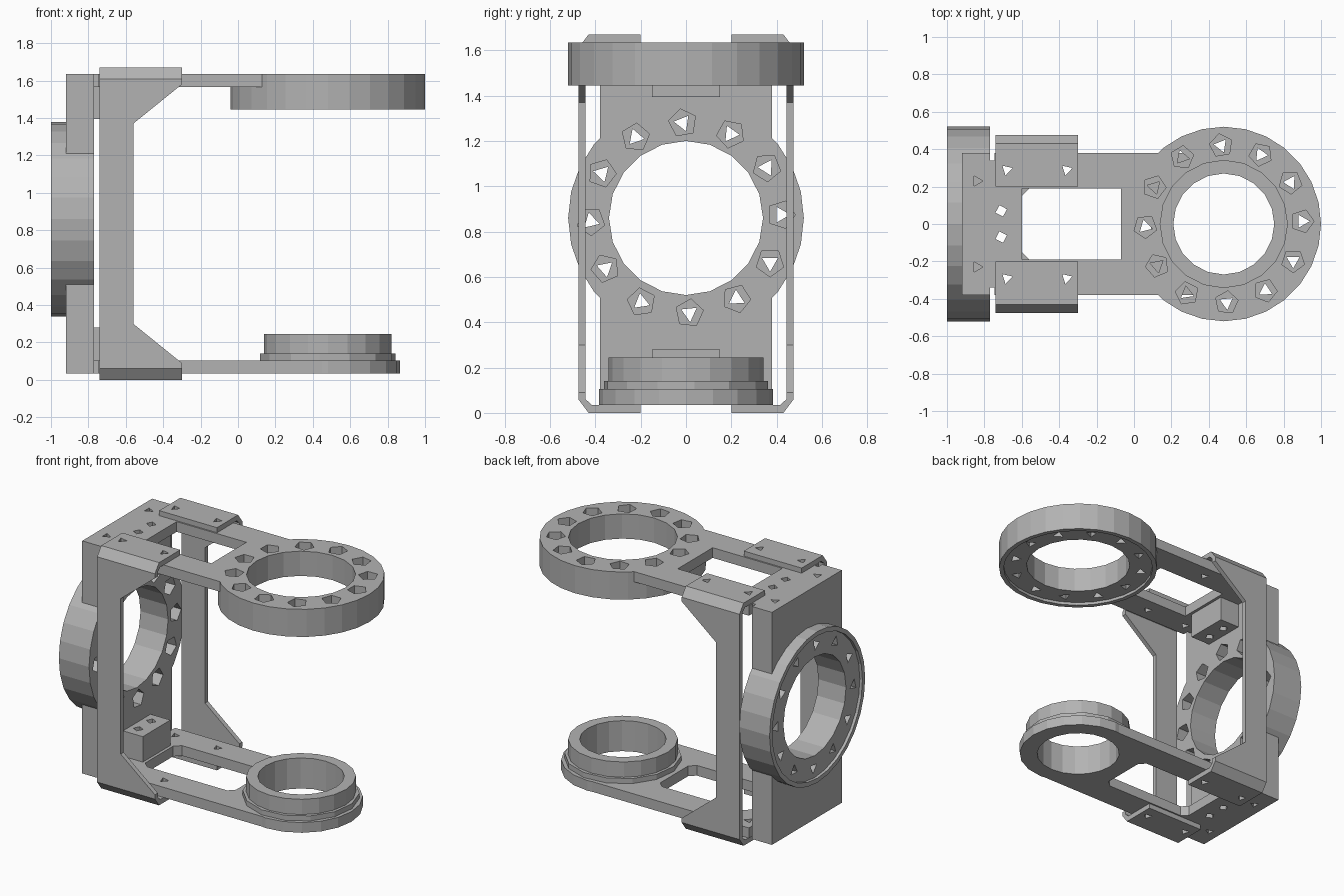
import bpy, bmesh
from math import pi, cos, sin, radians

if "Cube" in bpy.data.objects:
    bpy.data.objects.remove(bpy.data.objects["Cube"])

grey = bpy.data.materials.new("matte grey")
grey.use_nodes = True
grey.diffuse_color = (0.45, 0.45, 0.45, 1)
grey.node_tree.nodes["Principled BSDF"].inputs["Base Color"].default_value = grey.diffuse_color

# Main dimensions
LOW, HIGH, PLATE = 0.035, 1.635, 0.07
FRONT, BACK = -0.77, -0.92
HALF = 0.38
RING_R, BORE_R, HOLE_R = 0.52, 0.34, 0.42
HEIGHT = 1.67
EYE = 0.48          # x of the two horizontal rings
HUB = 0.86          # z of the upright ring


def circle(u, v, r, sides, turn=0.0):
    return [(u + r * cos(turn + 2 * pi * i / sides), v + r * sin(turn + 2 * pi * i / sides))
            for i in range(sides)]


def rect(u0, u1, v0, v1, c=0.0):
    """Rectangle outline, optionally with chamfered corners."""
    if not c:
        return [(u0, v0), (u1, v0), (u1, v1), (u0, v1)]
    return [(u0 + c, v0), (u1 - c, v0), (u1, v0 + c), (u1, v1 - c),
            (u1 - c, v1), (u0 + c, v1), (u0, v1 - c), (u0, v0 + c)]


def solid(name, *prisms):
    """Object made of prisms, each given as (outline, start, end, axis)."""
    bm = bmesh.new()
    place = {"X": lambda u, v, w: (w, u, v),
             "Y": lambda u, v, w: (u, w, v),
             "Z": lambda u, v, w: (u, v, w)}
    for outline, lo, hi, axis in prisms:
        ends = [[bm.verts.new(place[axis](u, v, w)) for u, v in outline] for w in (lo, hi)]
        bm.faces.new(ends[0])
        bm.faces.new(ends[1])
        for i in range(len(outline)):
            j = (i + 1) % len(outline)
            bm.faces.new((ends[0][i], ends[0][j], ends[1][j], ends[1][i]))
    bmesh.ops.recalc_face_normals(bm, faces=bm.faces)
    mesh = bpy.data.meshes.new(name)
    bm.to_mesh(mesh)
    bm.free()
    mesh.materials.append(grey)
    obj = bpy.data.objects.new(name, mesh)
    bpy.context.scene.collection.objects.link(obj)
    return obj


def combine(target, operation, *prisms):
    """Apply a boolean with a temporary tool body."""
    tool = solid("tool", *prisms)
    mod = target.modifiers.new("shape", "BOOLEAN")
    mod.operation, mod.solver, mod.object = operation, "EXACT", tool
    bpy.context.view_layer.update()
    graph = bpy.context.evaluated_depsgraph_get()
    mesh = bpy.data.meshes.new_from_object(target.evaluated_get(graph))
    target.modifiers.clear()
    target.data = mesh
    bpy.data.objects.remove(tool)


def ring_details(target, u, v, face, inner, outer, axis):
    """Bore, rim recess, nut pockets and bolt holes of a large ring."""
    sign = 1 if face > outer else -1
    seats = circle(u, v, HOLE_R, 12, radians(2))
    far, near = outer - sign * 0.1, face + sign * 0.1
    combine(target, "DIFFERENCE", (circle(u, v, BORE_R, 20), far, near, axis))
    combine(target, "DIFFERENCE", (circle(u, v, 0.49, 28), far, outer + sign * inner, axis))
    combine(target, "DIFFERENCE",
            *[(circle(a, b, 0.063, 5, i), face - sign * 0.08, near, axis)
              for i, (a, b) in enumerate(seats)])
    combine(target, "DIFFERENCE",
            *[(circle(a, b, 0.04, 3, i), far, near, axis) for i, (a, b) in enumerate(seats)])


def arm_outline(x_end):
    """Flat arm with a narrow neck where it meets the back plate."""
    return [(FRONT - 0.01, -0.34), (-0.745, -0.34), (-0.745, -HALF), (x_end, -HALF),
            (x_end, HALF), (-0.745, HALF), (-0.745, 0.34), (FRONT - 0.01, 0.34)]


def bolt_holes(target, z0, z1):
    """Bolt holes through the arm and its clamp block."""
    spots = [(x, s * y) for x, y in ((-0.71, 0.07), (-0.68, 0.29), (-0.36, 0.29)) for s in (-1, 1)]
    combine(target, "DIFFERENCE",
            *[(circle(x, y, 0.032, 4 if y * y < 0.01 else 3, 0.3), z0, z1, "Z") for x, y in spots])


# Back plate with its upright ring
back = solid("back_plate", (rect(-HALF, HALF, LOW, HIGH), BACK, FRONT, "X"))
combine(back, "UNION", (circle(0, HUB, RING_R, 28), -1.0, FRONT, "X"))
ring_details(back, 0, HUB, FRONT, 0.02, -1.0, "X")
combine(back, "DIFFERENCE",
        *[(circle(-0.84, s * 0.23, 0.032, 3), z - 0.1, z + 0.1, "Z")
          for s in (-1, 1) for z in (LOW, HIGH)])

# Upper arm with large ring
upper = solid("upper_arm", (arm_outline(0.3), HIGH - PLATE, HIGH, "Z"))
combine(upper, "UNION", (circle(EYE, 0, RING_R, 28), 1.445, HIGH, "Z"))
combine(upper, "UNION", (rect(FRONT - 0.01, -0.62, -0.15, 0.15), 1.395, HIGH - 0.02, "Z"))
combine(upper, "DIFFERENCE", (rect(-0.60, -0.07, -0.19, 0.19), 1.5, 1.7, "Z"))
ring_details(upper, EYE, 0, HIGH, 0.02, 1.445, "Z")
bolt_holes(upper, 1.3, 1.7)

# Lower arm with rounded end
lower = solid("lower_arm", (arm_outline(EYE), LOW, LOW + PLATE, "Z"))
combine(lower, "UNION", (circle(EYE, 0, HALF + 0.005, 20), LOW, LOW + PLATE, "Z"))
combine(lower, "UNION", (rect(FRONT - 0.01, -0.62, -0.15, 0.15), LOW + 0.02, 0.28, "Z"))
combine(lower, "DIFFERENCE", (rect(-0.60, 0.09, -0.19, 0.19, 0.04), -0.1, 0.2, "Z"))
combine(lower, "DIFFERENCE", (circle(EYE, 0, 0.27, 20), -0.1, 0.2, "Z"))
bolt_holes(lower, -0.1, 0.4)

# Small ring and its flange on the lower arm
collar = solid("lower_ring", (circle(EYE, 0, 0.342, 20), 0.1, 0.245, "Z"))
flange = solid("lower_flange", (circle(EYE, 0, 0.365, 14, 0.1), 0.1, 0.14, "Z"))
for part in (collar, flange):
    combine(part, "DIFFERENCE", (circle(EYE, 0, 0.27, 20), 0, 0.4, "Z"))

# Side straps with bent tabs that clamp both arms
half_side = [(-0.56, 0.30), (-0.30, 0.09), (-0.30, 0.06), (-0.74, 0.06)]
side = half_side + [(x, HEIGHT - z) for x, z in reversed(half_side)]
bend = [(0.475, 0.06), (0.43, 0), (0.2, 0), (0.2, 0.035), (0.415, 0.035), (0.443, 0.06)]
for word, s in (("left", 1), ("right", -1)):
    strap = solid(word + "_strap", (side, s * 0.443, s * 0.475, "Y"))
    for flip in (False, True):
        profile = [(s * y, HEIGHT - z if flip else z) for y, z in bend]
        tab = solid(word + ("_upper_tab" if flip else "_lower_tab"), (profile, -0.74, -0.30, "X"))
        combine(tab, "DIFFERENCE",
                *[(circle(x, s * 0.29, 0.032, 3, 0.3), -0.1, 1.8, "Z") for x in (-0.68, -0.36)])
